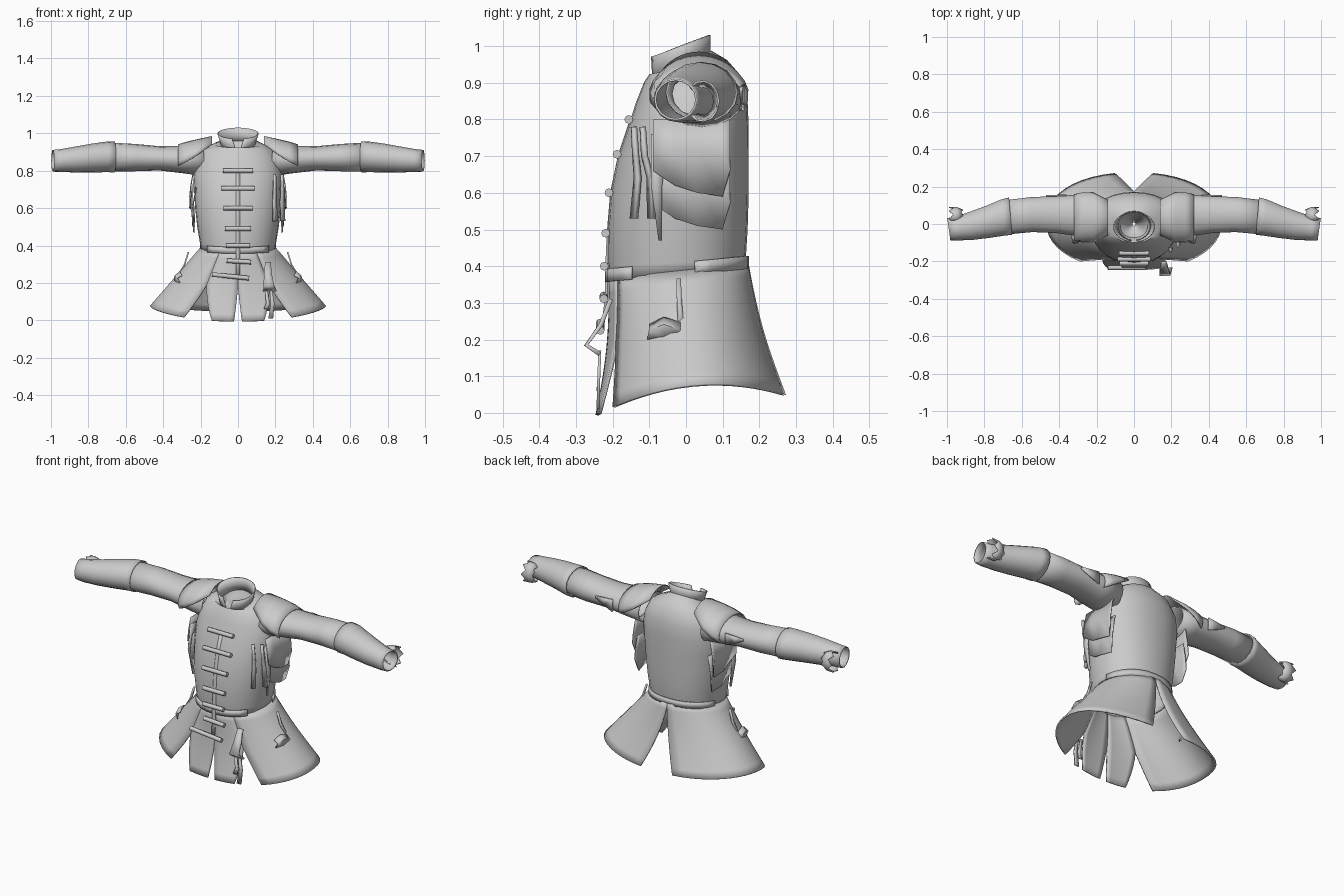
import bpy
from math import sin, cos, pi, radians, copysign, acos
from mathutils import Vector

cube = bpy.data.objects.get("Cube")
if cube:
    bpy.data.objects.remove(cube)

cloth = bpy.data.materials.new("grey cloth")
cloth.use_nodes = True
GREY = (0.6, 0.6, 0.6, 1)
cloth.diffuse_color = GREY
cloth.node_tree.nodes["Principled BSDF"].inputs["Base Color"].default_value = GREY


def grid(name, rows, closed=False, thick=0.006, angle=40):
    """Skin a list of point rows into a thin cloth sheet."""
    n = len(rows[0])
    faces = []
    for r in range(len(rows) - 1):
        for c in range(n if closed else n - 1):
            d = (c + 1) % n
            faces.append((r * n + c, r * n + d, (r + 1) * n + d, (r + 1) * n + c))
    mesh = bpy.data.meshes.new(name)
    mesh.from_pydata([p for row in rows for p in row], [], faces)
    mesh.materials.append(cloth)
    ob = bpy.data.objects.new(name, mesh)
    bpy.context.collection.objects.link(ob)
    mod = ob.modifiers.new("thickness", "SOLIDIFY")
    mod.thickness = thick
    mod.offset = 0
    bpy.ops.object.select_all(action="DESELECT")
    ob.select_set(True)
    bpy.context.view_layer.objects.active = ob
    bpy.ops.object.shade_smooth_by_angle(angle=radians(angle))


def rounded(a, power):
    """Point on a unit circle, squared off for powers below one."""
    c, s = cos(a), sin(a)
    return copysign(abs(c) ** power, c), copysign(abs(s) ** power, s)


def body_ring(z, hx, front, back, tilt=0, n=28, gap=0, power=0.92):
    """Rounded ring about z; gap leaves an opening at the front."""
    pts = []
    for i in range(n):
        t = -pi / 2 + gap + (2 * pi - 2 * gap) * i / (n - 1 if gap else n)
        c, s = rounded(t, power)
        pts.append((hx * c, (front + back) / 2 + (back - front) / 2 * s, z + tilt * sin(t)))
    return pts


def strip(name, path, width, across=(1, 0, 0), thick=0.008):
    """Ribbon along a path; width may taper from first to last value."""
    a = Vector(across).normalized()
    w0, w1 = width
    rows = []
    for i, p in enumerate(path):
        w = w0 + (w1 - w0) * i / (len(path) - 1)
        rows.append([Vector(p) - a * w / 2, Vector(p) + a * w / 2])
    grid(name, rows, thick=thick, angle=25)


# Torso with neck lining, belt and collar
grid("torso", [body_ring(*r) for r in (
    (0.375, 0.195, -0.205, 0.155, 0.015), (0.41, 0.200, -0.210, 0.160, 0.01),
    (0.50, 0.215, -0.211, 0.165), (0.60, 0.226, -0.203, 0.168),
    (0.70, 0.232, -0.183, 0.168), (0.78, 0.234, -0.155, 0.168),
    (0.85, 0.218, -0.132, 0.165), (0.91, 0.185, -0.112, 0.145, 0.01),
    (0.94, 0.130, -0.100, 0.110, 0.02), (0.945, 0.092, -0.088, 0.070, 0.04),
    (0.90, 0.075, -0.075, 0.060, 0.03), (0.87, 0.010, -0.01, 0.010))], True)
belt = [body_ring(z, 0.205, -0.216, 0.168, 0.018) * 2 for z in (0.375, 0.41)]
for word, first, last in (("front", 24, 33), ("back", 8, 21)):
    grid(word + "_belt", [ring[first:last] for ring in belt], thick=0.008)
grid("collar", [body_ring(z, hx, f, b, t, gap=g, power=1) for z, hx, f, b, t, g in (
    (0.93, 0.088, -0.088, 0.066, 0.03, 0.12), (0.965, 0.096, -0.092, 0.064, 0.03, 0.2),
    (1.0, 0.108, -0.096, 0.064, 0.03, 0.3))], thick=0.006)


# Skirt panels; each edge follows its seam, then splits away toward the hem
def skirt_panel(name, side, edges, n):
    rows = []
    steps = 10
    for v in range(steps + 1):
        f = v / steps
        e0, e1 = (top + (low - top) * max(0, (f - split) / (1 - split)) for top, low, split in edges)
        row = []
        for i in range(n):
            a = e0 + (e1 - e0) * i / (n - 1)
            p = Vector((0.2 * cos(a), -0.02 + 0.187 * sin(a), 0.385 + 0.02 * sin(a)))
            c, s = rounded(a, 0.92)
            y = 0.015 + 0.258 * s
            q = Vector((0.468 * c, y, 0.077 - 0.8 * (y - 0.08) ** 2))
            r = p.lerp(q, f)
            r.y -= 0.012 * sin(a) * sin(pi * f)
            row.append((side * r.x, r.y, r.z))
        rows.append(row)
    grid(name, rows, thick=0.008)


seam = -acos(0.48)
for side, word in ((1, "left"), (-1, "right")):
    skirt_panel(word + "_skirt_side", side,
                ((seam, -acos(0.59), 0.5), (pi / 2, acos(0.19), 0.05)), 18)
    skirt_panel(word + "_skirt_front", side,
                ((-pi / 2, -acos(0.035), 0.5), (seam, -acos(0.27), 0.5)), 7)

# Sleeves, in two overlapping tubes, with shoulder caps
upper = ((0.19, 0.04, 0.110, 0.855, 0.080), (0.30, 0.045, 0.108, 0.860, 0.070),
         (0.42, 0.050, 0.096, 0.866, 0.062), (0.55, 0.050, 0.090, 0.870, 0.070),
         (0.69, 0.035, 0.088, 0.874, 0.074))
lower = ((0.66, 0.042, 0.097, 0.874, 0.080), (0.70, 0.035, 0.094, 0.874, 0.079),
         (0.78, 0.012, 0.083, 0.868, 0.074), (0.87, -0.010, 0.072, 0.860, 0.066),
         (0.95, -0.025, 0.060, 0.854, 0.058), (0.99, -0.028, 0.056, 0.854, 0.054))
caps = ((0.14, 0.855, 0.125, 0.127, 42), (0.22, 0.860, 0.135, 0.105, 12),
        (0.275, 0.860, 0.132, 0.092, -8), (0.32, 0.858, 0.122, 0.080, -25))
for side, word in ((1, "left"), (-1, "right")):
    for part, rings in (("upper", upper), ("lower", lower)):
        rows = []
        for x, yc, ry, zc, rz in rings:
            turn = [2 * pi * i / 16 for i in range(16)]
            rows.append([(side * (x + 0.008 * cos(t)), yc + ry * cos(t), zc + rz * sin(t)) for t in turn])
        grid(f"{word}_{part}_sleeve", rows, True)
    rows = []
    for x, zc, ry, rz, start in caps:
        turn = [radians(start + (180 - 2 * start) * i / 12) for i in range(13)]
        rows.append([(side * x, 0.035 + ry * cos(t), zc + rz * sin(t)) for t in turn])
    grid(word + "_shoulder_cap", rows)

    # Torn cloth below the arm and along the sleeve
    hem = ((-0.09, 0.66), (-0.03, 0.62), (0.03, 0.60), (0.10, 0.59), (0.12, 0.66))
    for layer, out, drop in (("outer", 0, 0), ("inner", -0.014, 0.09)):
        grid(f"{word}_{layer}_torn_side", [
            [(side * (0.238 + out), y, 0.80 - drop) for y, z in hem],
            [(side * (0.252 + out), y, 0.72 - drop) for y, z in hem],
            [(side * (0.258 + out - 0.012 * (i % 2)), y, z - drop) for i, (y, z) in enumerate(hem)]])
    strip(word + "_side_tatter", [(side * 0.235, -0.07, 0.76), (side * 0.25, -0.08, 0.62),
          (side * 0.235, -0.07, 0.47)], (0.05, 0.01), (0, 1, 0))
    strip(word + "_sleeve_tatter", [(side * 0.47, 0.15, 0.88), (side * 0.42, 0.152, 0.87),
          (side * 0.36, 0.155, 0.86)], (0.01, 0.07), (0, 0, 1))
    # Ragged cuff curling off the back of the wrist
    turn = [radians(-140 + 28 * i) for i in range(11)]
    grid(word + "_torn_cuff", [
        [(side * (x + ragged * (i % 2)), 0.045 + r * cos(t), 0.85 + 1.25 * r * sin(t)) for i, t in enumerate(turn)]
        for x, r, ragged in ((0.915, 0.032, 0.01), (0.945, 0.042, 0), (0.965, 0.044, 0.025))])

    # Skirt ties and side pouch flap
    strip(word + "_skirt_tie", [(side * 0.265, -0.02, 0.365), (side * 0.285, -0.018, 0.30),
          (side * 0.32, -0.014, 0.24)], (0.012, 0.016), (0, 1, 0))
    grid(word + "_pouch_flap", [
        [(side * 0.30, -0.10, 0.24), (side * 0.31, -0.06, 0.26), (side * 0.32, -0.015, 0.245)],
        [(side * 0.325, -0.10, 0.225), (side * 0.335, -0.06, 0.24), (side * 0.34, -0.015, 0.225)],
        [(side * 0.31, -0.105, 0.20), (side * 0.335, -0.06, 0.205), (side * 0.34, -0.02, 0.22)]])

# Placket and horizontal front fastenings: height, depth, centre, half width, tilt
clasps = ((0.80, -0.152, 0, 0.08, 0), (0.705, -0.184, 0, 0.088, 0), (0.60, -0.206, 0, 0.078, 0),
          (0.49, -0.215, 0, 0.07, 0), (0.40, -0.219, 0, 0.065, 0),
          (0.315, -0.220, 0.005, 0.065, 0.06), (0.235, -0.230, -0.04, 0.1, 0.1))
strip("placket", [(0, c[1] + 0.003, c[0]) for c in clasps], (0.02, 0.02))
for i, (z, y, x, half, tilt) in enumerate(clasps):
    bpy.ops.mesh.primitive_cylinder_add(vertices=8, radius=0.012, depth=2 * half,
                                        location=(x, y - 0.004, z), rotation=(0, pi / 2 + tilt, 0))
    bar = bpy.context.object
    bar.name = f"clasp_bar_{i}"
    bar.data.materials.append(cloth)
    bpy.ops.object.shade_smooth_by_angle(angle=radians(50))

# Hanging chest straps and the front pouch with its tails
for i, (x, y0, y1) in enumerate(((0.195, -0.142, -0.142), (0.235, -0.118, -0.095))):
    strip(f"chest_strap_{i}", [(x, y0, 0.78), (x + 0.002, y0 + 0.005, 0.70), (x, (y0 + y1) / 2 + 0.01, 0.64),
          (x + 0.004, y1, 0.53)], (0.014, 0.026), (1, 0.6, 0), 0.012)
strip("front_pouch", [(0.16, -0.205, 0.31), (0.16, -0.232, 0.24), (0.165, -0.272, 0.185), (0.17, -0.235, 0.16)],
      (0.03, 0.07), thick=0.012)
for x, z in ((0.15, 0.06), (0.175, 0.01)):
    strip("pouch_tail", [(x, -0.235, 0.17), (x + 0.01, -0.238, 0.09), (x, -0.24, z)], (0.014, 0.026))
